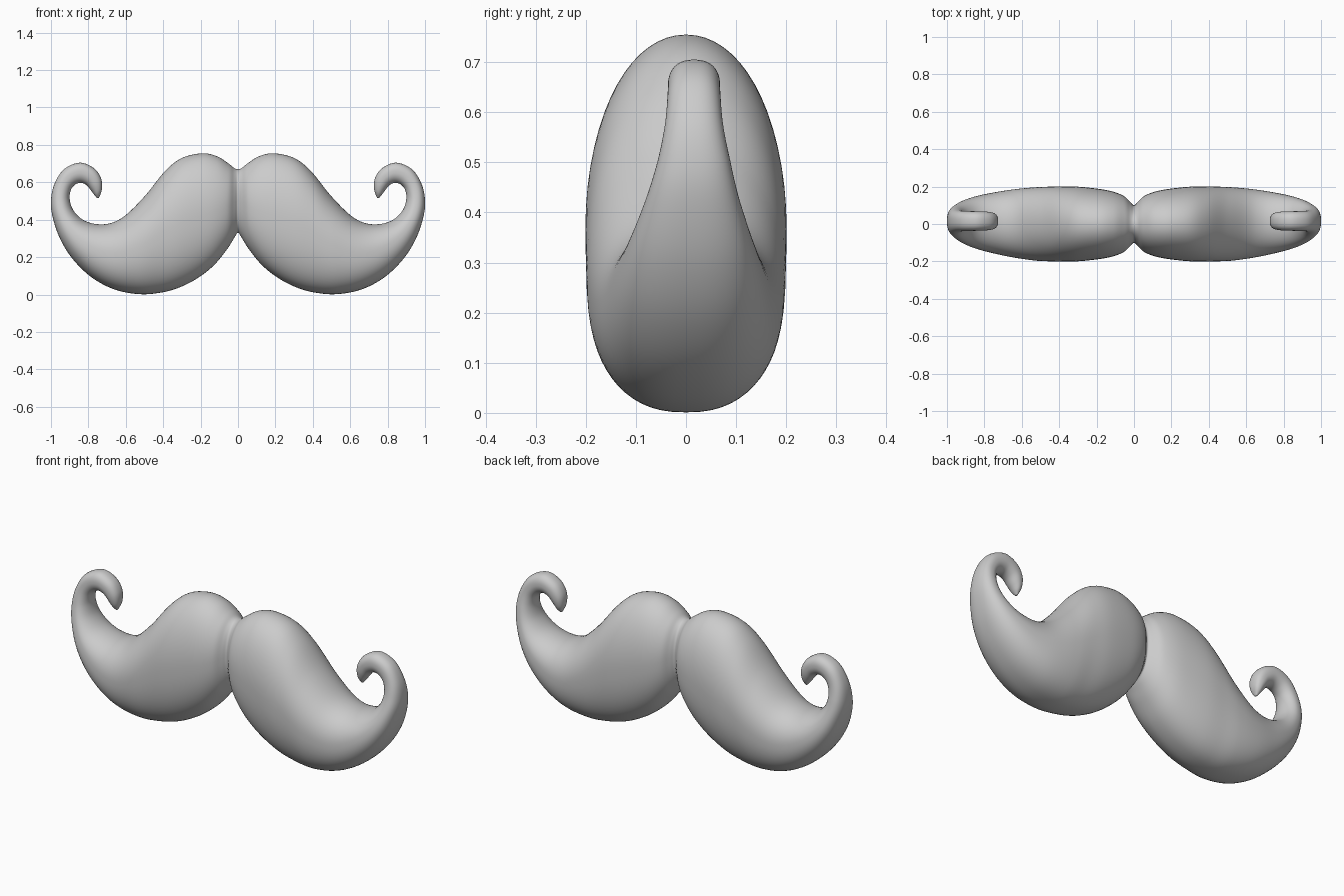
import bpy, bmesh, math

if "Cube" in bpy.data.objects:
    bpy.data.objects.remove(bpy.data.objects["Cube"])

# Sections of one half: lower/outer edge x,z, upper/inner edge x,z, half depth in y
SECTIONS = [
    (0, .33, 0, .67, .10), (.02, .303, .02, .676, .117), (.06, .24, .05, .70, .15),
    (.13, .155, .11, .738, .175), (.22, .085, .19, .755, .19), (.32, .035, .30, .73, .2),
    (.42, .009, .39, .66, .2), (.53, .002, .495, .53, .197), (.66, .027, .60, .425, .184),
    (.78, .09, .68, .382, .166), (.88, .185, .76, .377, .145), (.95, .295, .83, .40, .12),
    (.99, .41, .88, .45, .092), (1.0, .50, .90, .51, .072), (.982, .59, .893, .56, .058),
    (.93, .67, .87, .588, .053), (.845, .705, .84, .597, .052), (.77, .675, .81, .585, .05),
    (.732, .62, .785, .555, .044), (.728, .56, .768, .532, .03), (.745, .515, .755, .517, .008),
]
STEPS, SIDES = 6, 64


def spline(a, b, c, d, t):
    return [0.5 * (2*q + (r-p)*t + (2*p-5*q+4*r-s)*t*t + (3*q-p-3*r+s)*t**3)
            for p, q, r, s in zip(a, b, c, d)]


def power(v, p):
    return math.copysign(abs(v) ** (2 / p), v)


# Smoothly interpolate the sections, symmetric about the middle
first = SECTIONS[1]
pts = [(-first[0], first[1], -first[2], first[3], first[4])] + SECTIONS + [SECTIONS[-1]]
rows = []
for i in range(1, len(pts) - 2):
    for k in range(STEPS):
        t = k / STEPS
        rows.append((i - 1 + t, spline(*pts[i-1:i+3], t)))
rows.append((len(SECTIONS) - 1, SECTIONS[-1]))

# Skin rounded cross-sections into one half
bm = bmesh.new()
rings = []
for s, (lx, lz, ux, uz, w) in rows:
    shift = 0.016 * min(1, max(0, (s - 7) / 6))
    ring = []
    for j in range(SIDES):
        a = 2 * math.pi * j / SIDES
        p = 2.05 if math.sin(a) > 0 else 2.4
        h = power(math.sin(a), p) / 2 + 0.5
        y = shift + w * power(math.cos(a), p)
        ring.append(bm.verts.new((lx + (ux-lx)*h, y, lz + (uz-lz)*h)))
    rings.append(ring)
for r, q in zip(rings, rings[1:]):
    for j in range(SIDES):
        n = (j + 1) % SIDES
        bm.faces.new((r[j], r[n], q[n], q[j]))
bm.faces.new(rings[-1])
bmesh.ops.recalc_face_normals(bm, faces=bm.faces)
# The open end lies at the middle: make sure normals point outward
bm.faces.ensure_lookup_table()
low = min(bm.faces, key=lambda f: f.calc_center_median().z)
if low.normal.z > 0:
    bmesh.ops.reverse_faces(bm, faces=bm.faces)

mesh = bpy.data.meshes.new("moustache")
bm.to_mesh(mesh)
bm.free()
for f in mesh.polygons:
    f.use_smooth = True
obj = bpy.data.objects.new("moustache", mesh)
bpy.context.collection.objects.link(obj)

# Mirror to the other side
mod = obj.modifiers.new("mirror", 'MIRROR')
mod.use_axis[0] = True
mod.merge_threshold = 0.0005
